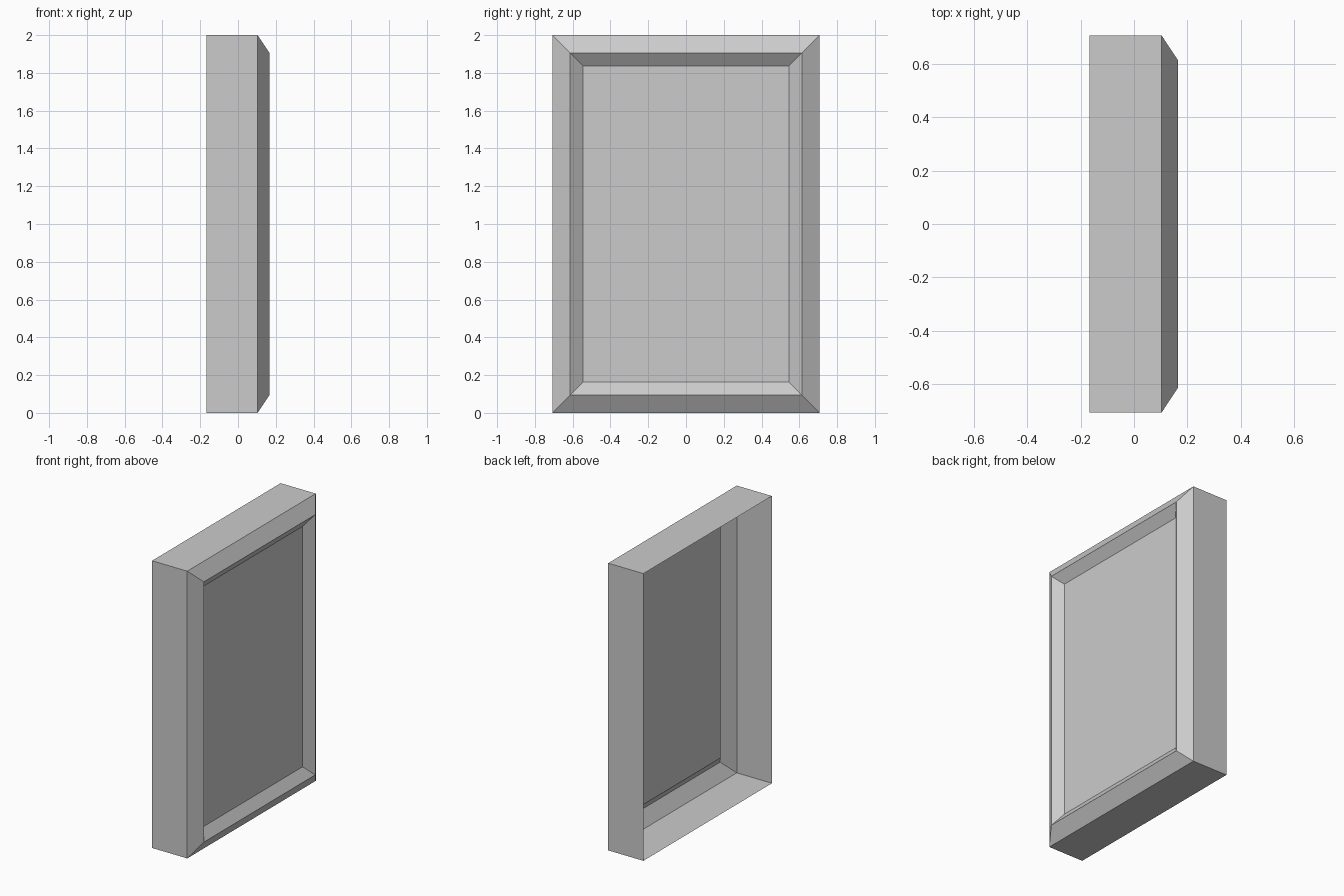
import bpy
import bmesh

if "Cube" in bpy.data.objects:
    bpy.data.objects.remove(bpy.data.objects["Cube"])

HALF_W, HEIGHT = 0.707, 2.0


def add_object(name, loops, cap=False):
    """Bridge rectangular loops given as (x depth, inset); optionally cap the last one."""
    bm = bmesh.new()
    rings = []
    for x, inset in loops:
        w, lo, hi = HALF_W - inset, inset, HEIGHT - inset
        rings.append([bm.verts.new((x, y, z))
                      for y, z in ((-w, lo), (w, lo), (w, hi), (-w, hi))])
    for a, b in zip(rings, rings[1:]):
        for i in range(4):
            j = (i + 1) % 4
            bm.faces.new((a[i], a[j], b[j], b[i]))
    if cap:
        bm.faces.new(rings[-1])
    mesh = bpy.data.meshes.new(name)
    bm.to_mesh(mesh)
    bm.free()
    obj = bpy.data.objects.new(name, mesh)
    bpy.context.collection.objects.link(obj)
    return obj


# Open-backed frame shell: side walls, outer bevel, ridge, inner bevel, recessed panel
add_object("framed_panel",
           [(-0.167, 0.0), (0.104, 0.0), (0.166, 0.094), (0.116, 0.163)],
           cap=True)
